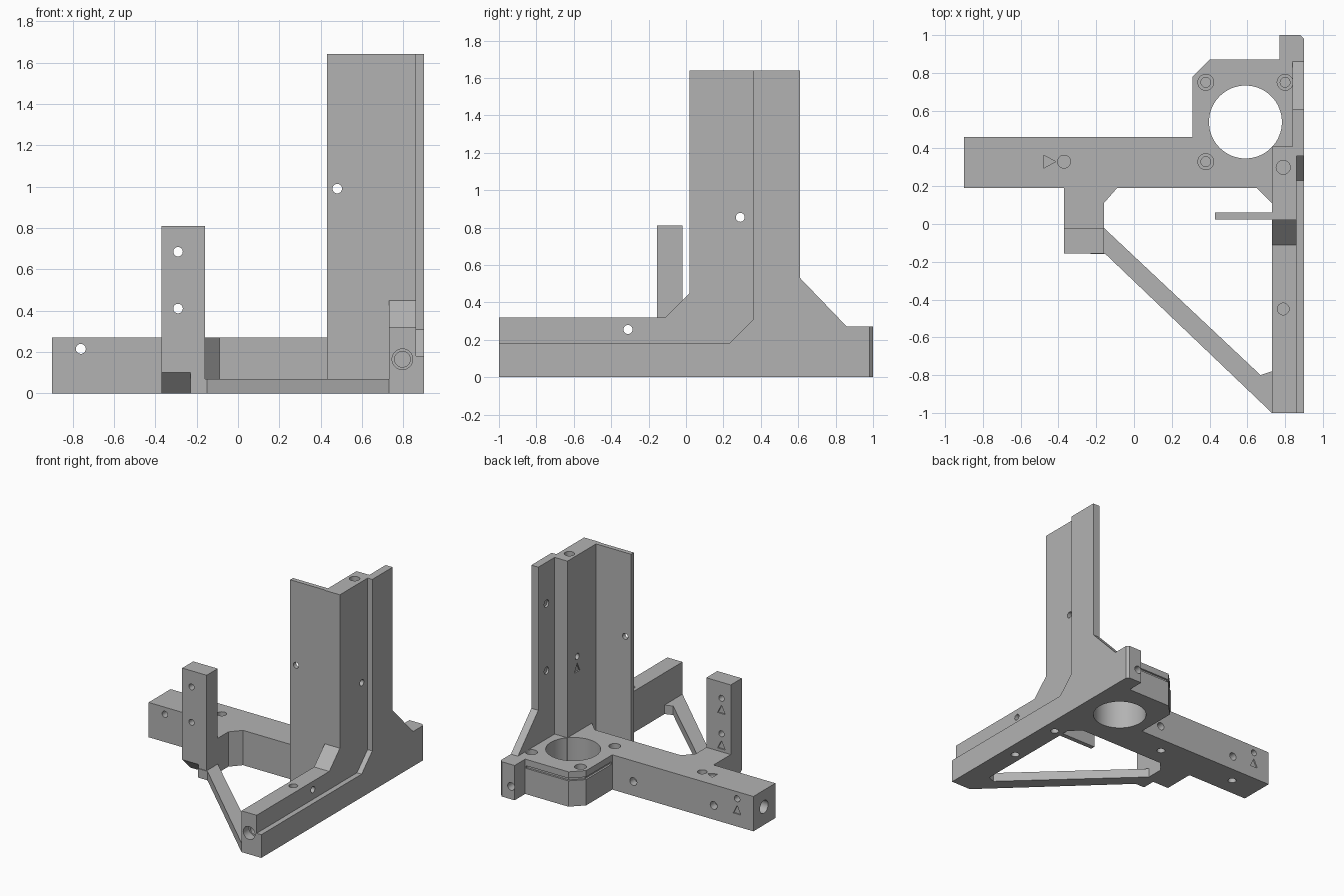
import bpy, bmesh, math
from mathutils import Vector

cube = bpy.data.objects.get("Cube")
if cube:
    bpy.data.objects.remove(cube, do_unlink=True)

GREY = (0.45, 0.45, 0.45, 1.0)
mat = bpy.data.materials.new("plain_grey")
mat.use_nodes = True
mat.diffuse_color = GREY
mat.node_tree.nodes["Principled BSDF"].inputs["Base Color"].default_value = GREY


def add_prism(bm, axis, outline, lo, hi):
    """Extrude a 2D outline along an axis; X takes (y,z), Y takes (x,z), Z takes (x,y)."""
    place = {"X": lambda p, d: Vector((d, p[0], p[1])),
             "Y": lambda p, d: Vector((p[0], d, p[1])),
             "Z": lambda p, d: Vector((p[0], p[1], d))}[axis]
    base = [bm.verts.new(place(p, lo)) for p in outline]
    top = [bm.verts.new(place(p, hi)) for p in outline]
    faces = [bm.faces.new(base), bm.faces.new(top)]
    for i in range(len(base)):
        j = (i + 1) % len(base)
        faces.append(bm.faces.new((base[i], base[j], top[j], top[i])))
    bmesh.ops.recalc_face_normals(bm, faces=faces)


def circle(u, v, r, n=32):
    return [(u + r * math.cos(2 * math.pi * i / n), v + r * math.sin(2 * math.pi * i / n))
            for i in range(n)]


def triangle(u, v, r=0.033):
    return [(u - r, v - r), (u + r, v - r), (u, v + r)]


def mesh_object(name, prisms):
    bm = bmesh.new()
    for p in prisms:
        add_prism(bm, *p)
    mesh = bpy.data.meshes.new(name)
    bm.to_mesh(mesh)
    bm.free()
    obj = bpy.data.objects.new(name, mesh)
    bpy.context.collection.objects.link(obj)
    return obj


def part(name, prism, cuts=()):
    """Make one solid part and subtract its holes and engravings."""
    obj = mesh_object(name, [prism])
    obj.data.materials.append(mat)
    if cuts:
        cutter = mesh_object(name + "_cutter", cuts)
        cutter.hide_render = True
        cutter.data.materials.append(mat)
        mod = obj.modifiers.new("holes", "BOOLEAN")
        mod.operation = "DIFFERENCE"
        mod.solver = "EXACT"
        mod.use_self = True
        mod.object = cutter
        bpy.context.view_layer.update()
        graph = bpy.context.evaluated_depsgraph_get()
        result = bpy.data.meshes.new_from_object(obj.evaluated_get(graph))
        obj.modifiers.clear()
        obj.data = result
        bpy.data.objects.remove(cutter, do_unlink=True)
    bpy.ops.object.select_all(action="DESELECT")
    bpy.context.view_layer.objects.active = obj
    obj.select_set(True)
    bpy.ops.object.shade_smooth_by_angle(angle=math.radians(30))
    return obj


# Cross arm, tower tab, bored mount and rear foot
H = 0.27
arm_outline = [(-.9, .19), (-.37, .19), (-.37, -.02), (-.16, -.02), (-.16, .11),
               (-.09, .19), (.65, .19), (.73, .11), (.73, .41), (.86, .41), (.86, 1),
               (.77, 1), (.77, .87), (.4, .87), (.31, .78), (.31, .46), (-.9, .46)]
groove = [(.29, .47), (.325, .47), (.325, .774), (.406, .855), (.765, .855),
          (.765, .89), (.38, .89), (.29, .8)]
arm_cuts = [("Z", circle(.59, .54, .193, 64), -.1, .4),
            ("Z", groove, .2, .22),
            ("Y", circle(-.76, .215, .024), .1, .6),
            ("Y", triangle(-.76, .13), .45, .5),
            ("X", circle(.33, .14, .05), -1, -.82),
            ("Z", circle(-.37, .33, .034), .17, .3),
            ("Z", [(-.48, .295), (-.415, .33), (-.48, .365)], .26, .3),
            ("Y", circle(.8, .1, .03), .92, 1.1)]
for x, y in ((.38, .75), (.8, .75), (.38, .33)):
    arm_cuts += [("Z", circle(x, y, .042), .22, .3), ("Z", circle(x, y, .026), .1, .25)]
for x in (-.56, .13):
    arm_cuts.append(("Y", circle(x, .11, .03), .4, .5))
for x in (-.66, .02):
    arm_cuts.append(("Z", circle(x, .33, .03), -.1, .06))
part("cross_arm_and_mount", ("Z", arm_outline, 0, H), arm_cuts)

# Side rail rising into the column
rail_outline = [(-1, 0), (.41, 0), (.41, 1.64), (.02, 1.64), (.02, .45), (-.11, .32), (-1, .32)]
part("side_rail_column", ("X", rail_outline, .73, .86),
     [("X", circle(-.31, .255, .024), .6, 1),
      ("X", circle(.29, .855, .024), .6, 1),
      ("X", triangle(.29, .77), .7, .74),
      ("Z", circle(.79, .3, .037), 1.5, 1.7),
      ("Z", circle(.79, -.45, .031), .24, .4),
      ("Z", circle(.8, -.4, .03), -.1, .06),
      ("Z", circle(.8, .05, .03), -.1, .06),
      ("Y", circle(.795, .165, .05), -1.1, -.93),
      ("Y", circle(.795, .165, .038), -.95, -.8)])

# Raised outer layer with the stepped edge and clipped rear corner
shell_outline = [(-1, 0), (1, 0), (1, H), (.86, H), (.61, .53), (.61, 1.64), (.36, 1.64),
                 (.36, .31), (.23, .18), (-1, .18)]
part("outer_layer", ("X", shell_outline, .86, .9),
     [("Z", [(.87, 1.01), (.91, .97), (.95, 1.05)], -.1, .4)])

# Rear fin beside the column
fin_outline = [(.41, H), (.86, H), (.61, .53), (.61, 1.64), (.41, 1.64)]
part("rear_fin", ("X", fin_outline, .84, .86),
     [("X", circle(.51, z, .028), .8, .855) for z in (.8, 1.32)])

# Thin upright wall
part("upright_wall", ("Y", [(.43, 0), (.73, 0), (.73, 1.64), (.43, 1.64)], .025, .06),
     [("Y", circle(.48, .99, .023), -.1, .2)])

# Small tower with a sloped lower front
tower_outline = [(-.155, .1), (-.055, 0), (-.02, 0), (-.02, .81), (-.155, .81)]
tower_cuts = []
for z in (.41, .685):
    tower_cuts += [("Y", circle(-.29, z, .023), -.3, .1), ("Y", triangle(-.29, z - .085), -.03, .1)]
part("small_tower", ("X", tower_outline, -.37, -.16), tower_cuts)

# Diagonal brace
brace_outline = [(-.23, -.16), (-.15, -.16), (.73, -1), (.73, -.78), (.67, -.8),
                 (-.16, -.02), (-.23, -.02)]
part("diagonal_brace", ("Z", brace_outline, 0, .07))

# Block filling the tower foot above the brace
part("tower_foot", ("X", [(-.155, 0), (-.03, 0), (-.03, .12), (-.155, .12)], -.23, -.16))
